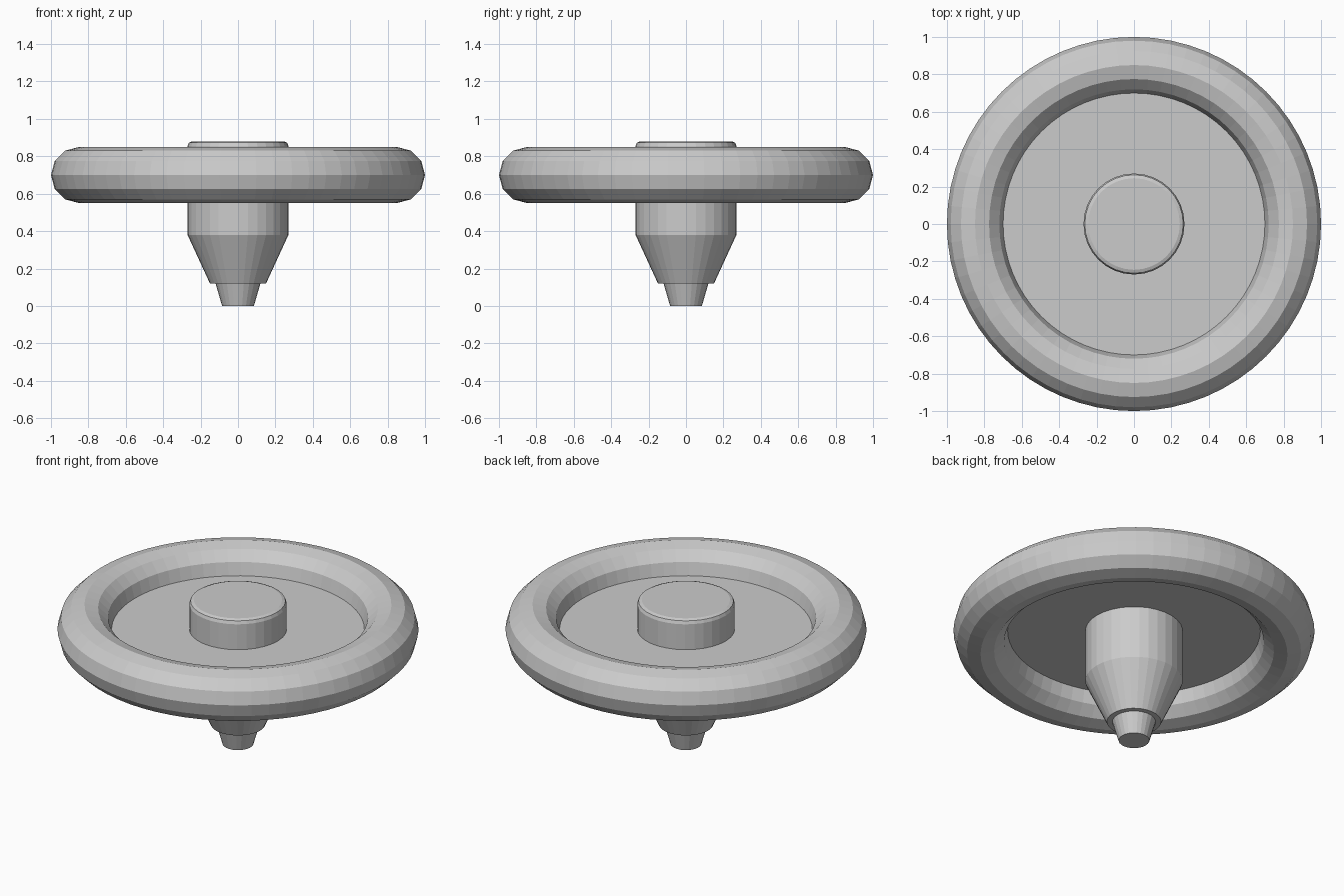
import bpy, bmesh, math

if "Cube" in bpy.data.objects:
    bpy.data.objects.remove(bpy.data.objects["Cube"])


def lathe(name, profile, segments, closed=False):
    """Revolve (radius, z) points around z; open profiles get end caps."""
    bm = bmesh.new()
    rings = []
    for r, z in profile:
        rings.append([bm.verts.new((r * math.cos(2 * math.pi * i / segments),
                                    r * math.sin(2 * math.pi * i / segments), z))
                      for i in range(segments)])
    pairs = list(zip(rings, rings[1:]))
    if closed:
        pairs.append((rings[-1], rings[0]))
    for a, b in pairs:
        for i in range(segments):
            j = (i + 1) % segments
            bm.faces.new((a[i], a[j], b[j], b[i]))
    if not closed:
        bm.faces.new(rings[0][::-1])
        if len(rings) > 1:
            bm.faces.new(rings[-1])
    if len(rings) > 1:
        bmesh.ops.recalc_face_normals(bm, faces=bm.faces)
    mesh = bpy.data.meshes.new(name)
    bm.to_mesh(mesh)
    bm.free()
    obj = bpy.data.objects.new(name, mesh)
    bpy.context.collection.objects.link(obj)
    return obj


# Rounded outer ring with a twelve-sided cross-section
section = [(0.85 + 0.15 * math.cos(math.radians(a)),
            0.70 + 0.15 * math.sin(math.radians(a))) for a in range(0, 360, 30)]
lathe("outer_ring", section, 64, closed=True)

# Thin web between ring and hub (single circle face)
bpy.ops.mesh.primitive_circle_add(vertices=64, radius=0.70, fill_type='NGON',
                                  location=(0, 0, 0.70))
bpy.context.object.name = "web_disc"

# Hub with a softened top edge
lathe("hub", [(0.27, 0.38), (0.27, 0.855), (0.263, 0.873), (0.245, 0.88)], 32)

# Tapered lower body and spinning tip
lathe("lower_cone", [(0.15, 0.12), (0.27, 0.38)], 32)
lathe("tip", [(0.085, 0.0), (0.12, 0.12)], 24)
